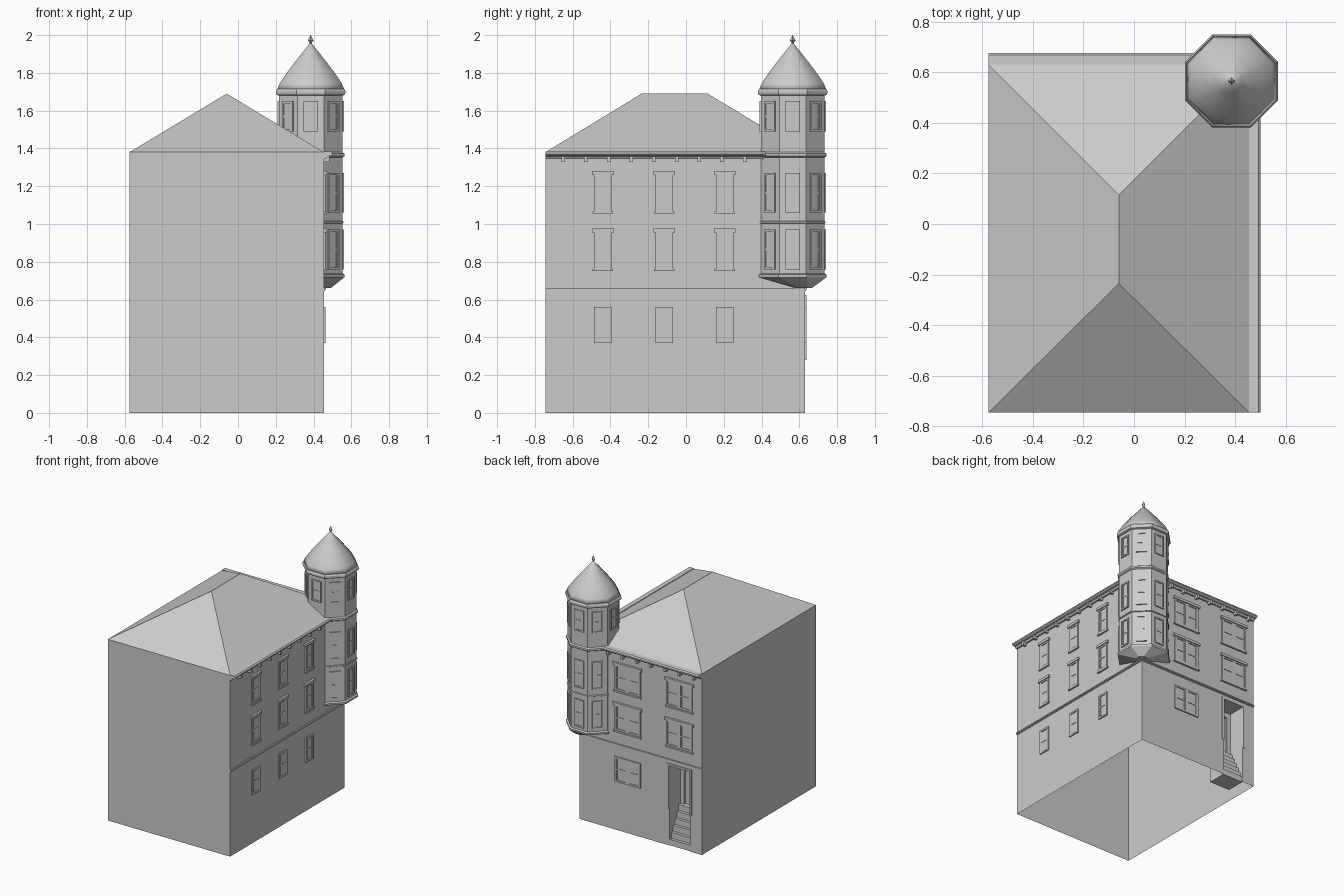
import bpy, bmesh
from math import cos, pi
from mathutils import Matrix, Vector

if "Cube" in bpy.data.objects:
    bpy.data.objects.remove(bpy.data.objects["Cube"], do_unlink=True)

grey = bpy.data.materials.new("light_grey")
grey.use_nodes = True
COLOUR = (0.6, 0.6, 0.6, 1)
grey.diffuse_color = COLOUR
grey.node_tree.nodes["Principled BSDF"].inputs["Base Color"].default_value = COLOUR

# Main dimensions
X0, X1, Y0, Y1 = -0.575, 0.455, -0.745, 0.63
EAVE, RIDGE = 1.38, 1.69
MID = (X0 + X1) / 2
TURRET = Vector((0.385, 0.565, 0))
APOTHEM = 0.168
DOOR_L, DOOR_R, DOOR_TOP, DOOR_SILL, DEPTH = -0.475, -0.3, 0.61, 0.27, 0.15


def finish(name, bm, smooth=False, fix=True):
    if fix:
        bmesh.ops.recalc_face_normals(bm, faces=bm.faces)
    for f in bm.faces:
        f.smooth = smooth
    mesh = bpy.data.meshes.new(name)
    bm.to_mesh(mesh)
    bm.free()
    mesh.materials.append(grey)
    ob = bpy.data.objects.new(name, mesh)
    bpy.context.collection.objects.link(ob)
    return ob


def face(bm, *pts):
    return bm.faces.new([bm.verts.new(p) for p in pts])


def wall_frame(x, y, degrees):
    """Local x points out of the wall, local y runs along it."""
    return Matrix.Translation((x, y, 0)) @ Matrix.Rotation(degrees * pi / 180, 4, 'Z')


def box(bm, m, x, y, z):
    size = Matrix.Diagonal((x[1] - x[0], y[1] - y[0], z[1] - z[0], 1))
    mid = Matrix.Translation((sum(x) / 2, sum(y) / 2, sum(z) / 2))
    bmesh.ops.create_cube(bm, size=1, matrix=m @ mid @ size)


def loft(bm, rings):
    """Octagonal rings of (apothem, z, centre), bridged in order."""
    loops = []
    for a, z, c in rings:
        m = Matrix.Translation((c.x, c.y, z)) @ Matrix.Rotation(pi / 8, 4, 'Z')
        r = a / cos(pi / 8)
        loops.append([bm.verts.new(m @ (Matrix.Rotation(i * pi / 4, 3, 'Z') @ Vector((r, 0, 0))))
                      for i in range(8)])
    for low, high in zip(loops, loops[1:]):
        for i in range(8):
            j = (i + 1) % 8
            bm.faces.new((low[i], low[j], high[j], high[i]))
    bm.faces.new(loops[0][::-1])
    bm.faces.new(loops[-1])


def window(bm, m, w, z0, z1, bar=0.013, trim=False):
    h = w / 2
    box(bm, m, (-0.004, 0.002), (-h, h), (z0, z1))                   # glass
    for s in (-1, 1):                                                # stiles
        box(bm, m, (0, 0.009), sorted((s * h, s * (h - bar))), (z0, z1))
        box(bm, m, (0, 0.005), sorted((s * (h - bar), s * (h - bar - 0.007))), (z0, z1))
    for z in (z0, z1 - bar):                                         # rails
        box(bm, m, (0, 0.009), (-h, h), (z, z + bar))
    zm = (z0 + z1) / 2
    box(bm, m, (0, 0.006), (-h, h), (zm - 0.005, zm + 0.005))
    if trim:
        box(bm, m, (0, 0.016), (-h - 0.012, h + 0.012), (z1 - 0.002, z1 + 0.018))
        box(bm, m, (0, 0.014), (-h - 0.008, h + 0.008), (z0 - 0.012, z0))


# Walls: open shell with a doorway in the back wall
bm = bmesh.new()


def wall(ax, ay, bx, by, z0=0, z1=EAVE):
    face(bm, (ax, ay, z0), (bx, by, z0), (bx, by, z1), (ax, ay, z1))


wall(X0, Y0, X1, Y0)
wall(X1, Y0, X1, Y1)
wall(X0, Y1, X0, Y0)
wall(X1, Y1, DOOR_R, Y1)
wall(DOOR_L, Y1, X0, Y1)
wall(DOOR_R, Y1, DOOR_L, Y1, DOOR_TOP)
# Doorway recess
IN = Y1 - DEPTH
wall(DOOR_R, Y1, DOOR_R, IN, 0, DOOR_TOP)
wall(DOOR_R, IN, DOOR_L, IN, 0, DOOR_TOP)
wall(DOOR_L, IN, DOOR_L, Y1, 0, DOOR_TOP)
face(bm, (DOOR_L, IN, DOOR_TOP), (DOOR_R, IN, DOOR_TOP),
     (DOOR_R, Y1, DOOR_TOP), (DOOR_L, Y1, DOOR_TOP))
finish("walls", bm, fix=False)

# Hipped roof
bm = bmesh.new()
c = [bm.verts.new((x, y, EAVE)) for x, y in ((X0, Y0), (X1, Y0), (X1, Y1), (X0, Y1))]
r = [bm.verts.new((MID, y, RIDGE)) for y in (-0.235, 0.115)]
for vs in ((c[0], c[1], r[0]), (c[1], c[2], r[1], r[0]),
           (c[2], c[3], r[1]), (c[3], c[0], r[0], r[1])):
    bm.faces.new(vs)
finish("hipped_roof", bm)

SIDE = wall_frame(X1, 0, 0)       # local y = world y
BACK = wall_frame(0, Y1, 90)      # local y = minus world x

# Stairs and door
bm = bmesh.new()
STEPS = 6
for i in range(STEPS):
    d = DEPTH / (STEPS + 1)
    box(bm, BACK, (-DEPTH, -d * i - 0.005), (-DOOR_R, -DOOR_L),
        (DOOR_SILL * i / STEPS, DOOR_SILL * (i + 1) / STEPS))
finish("entrance_steps", bm)
bm = bmesh.new()
for y0, y1 in ((-DOOR_R, -DOOR_R + 0.03), (-DOOR_L - 0.03, -DOOR_L)):
    box(bm, BACK, (-DEPTH, -DEPTH + 0.015), (y0, y1), (DOOR_SILL, DOOR_TOP))
box(bm, BACK, (-DEPTH, -DEPTH + 0.015), (-DOOR_R, -DOOR_L), (0.57, DOOR_TOP))
finish("entrance_door", bm)
bm = bmesh.new()
for y0, y1 in ((-DOOR_R - 0.015, -DOOR_R), (-DOOR_L, -DOOR_L + 0.015)):
    box(bm, BACK, (0, 0.007), (y0, y1), (0.28, DOOR_TOP + 0.015))
box(bm, BACK, (0, 0.007), (-DOOR_R, -DOOR_L), (DOOR_TOP, DOOR_TOP + 0.015))
finish("door_casing", bm)

# String course and cornice with brackets on the two street sides
RUNS = {"side": (SIDE, Y0, Y1, 0.42), "back": (BACK, -X1, -X0, -0.25)}
PROFILE = [(0, 1.345), (0.012, 1.345), (0.02, 1.358), (0.037, 1.36),
           (0.045, 1.367), (0.045, 1.376), (0.037, 1.384), (0, 1.385)]
for key, (m, a, b, stop) in RUNS.items():
    bm = bmesh.new()
    box(bm, m, (0, 0.006), (a, b), (0.645, 0.652))
    box(bm, m, (0, 0.01), (a, b), (0.652, 0.66))
    finish(key + "_string_course", bm)
    start, end = (a, stop) if key == "side" else (stop, b)
    bm = bmesh.new()
    f = face(bm, *[m @ Vector((o, start, z)) for o, z in PROFILE])
    ext = bmesh.ops.extrude_face_region(bm, geom=[f], use_keep_orig=True)
    move = m.to_3x3() @ Vector((0, end - start, 0))
    bmesh.ops.translate(bm, vec=move, verts=[v for v in ext["geom"] if isinstance(v, bmesh.types.BMVert)])
    finish(key + "_cornice", bm)
    bm = bmesh.new()
    for i in range(9 if key == "side" else 7):
        y = a + 0.095 + 0.12 * i if key == "side" else b - 0.055 - 0.12 * i
        box(bm, m, (0, 0.03), (y - 0.009, y + 0.009), (1.328, 1.358))
    finish(key + "_cornice_brackets", bm)

# Wall windows: single on the side, paired on the back
FLOORS = ((1.067, 1.262, True), (0.762, 0.957, True), (0.37, 0.56, False))
bm = bmesh.new()
for y in (-0.44, -0.115, 0.205):
    for z0, z1, trim in FLOORS:
        window(bm, SIDE @ Matrix.Translation((0, y, 0)), 0.092, z0, z1, trim=trim)
finish("side_windows", bm)
bm = bmesh.new()
for x in (0.048, -0.388):
    for z0, z1, trim in FLOORS:
        if x < 0 and not trim:
            continue
        for s in (-0.054, 0.054):
            window(bm, BACK @ Matrix.Translation((0, -x + s, 0)), 0.108, z0, z1, trim=trim)
finish("back_windows", bm)

# Corner turret
bm = bmesh.new()
loft(bm, [(APOTHEM, 0.73, TURRET), (APOTHEM, 1.69, TURRET)])
finish("turret_walls", bm)
bm = bmesh.new()
loft(bm, [(0.04, 0.66, Vector((0.45, 0.625, 0))), (0.178, 0.718, TURRET),
          (0.18, 0.732, TURRET), (APOTHEM, 0.738, TURRET)])
finish("turret_base", bm)
bm = bmesh.new()
for a, z0, z1 in ((0.178, 1.352, 1.38), (0.174, 1.003, 1.016)):
    e = (z1 - z0) / 4
    loft(bm, [(APOTHEM, z0, TURRET), (a, z0 + e, TURRET), (a, z1 - e, TURRET), (APOTHEM, z1, TURRET)])
finish("turret_bands", bm)
bm = bmesh.new()
for i in range(8):
    m = wall_frame(TURRET.x, TURRET.y, 45 * i) @ Matrix.Translation((APOTHEM, 0, 0))
    for z0, z1 in ((1.06, 1.27), (0.76, 0.97), (1.49, 1.65)):
        window(bm, m, 0.078, z0, z1, bar=0.011)
finish("turret_windows", bm)
bm = bmesh.new()
loft(bm, [(0.165, 1.678, TURRET), (0.18, 1.684, TURRET), (0.184, 1.692, TURRET),
          (0.184, 1.704, TURRET), (0.178, 1.715, TURRET)])
finish("turret_eave", bm)
bm = bmesh.new()
loft(bm, [(0.178, 1.712, TURRET), (0.164, 1.745, TURRET), (0.127, 1.8, TURRET),
          (0.085, 1.856, TURRET), (0.042, 1.91, TURRET), (0.004, 1.957, TURRET)])
finish("turret_roof", bm, smooth=True)

# Finial
bm = bmesh.new()
for r1, r2, z0, z1 in ((0.006, 0.006, 1.945, 1.96), (0.005, 0.015, 1.958, 1.972),
                       (0.015, 0.001, 1.972, 2.0)):
    bmesh.ops.create_cone(bm, cap_ends=True, segments=4, radius1=r1, radius2=r2, depth=z1 - z0,
                          matrix=Matrix.Translation((TURRET.x, TURRET.y, (z0 + z1) / 2)))
finish("turret_finial", bm)
